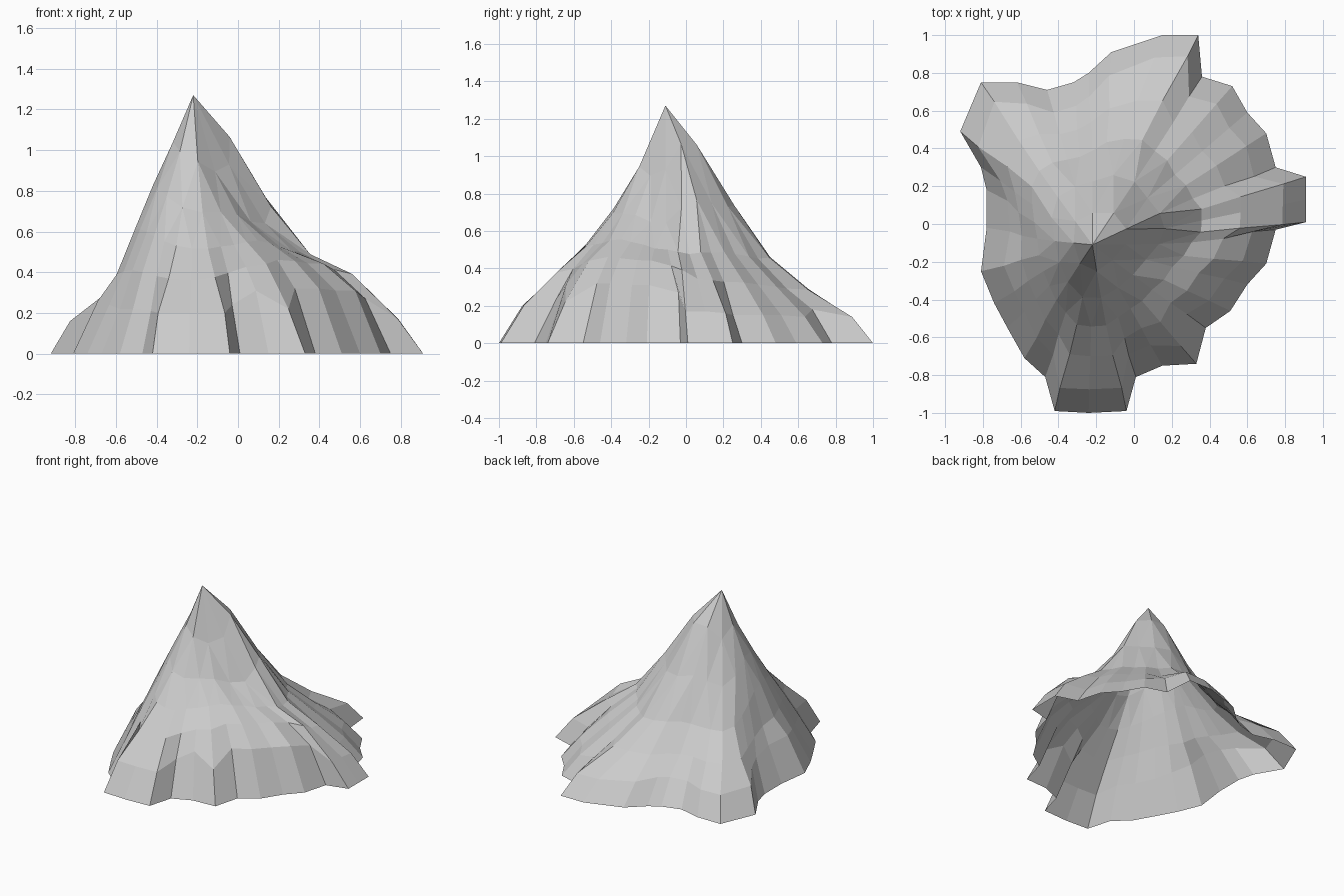
import bpy, bmesh, math, random

if "Cube" in bpy.data.objects:
    bpy.data.objects.remove(bpy.data.objects["Cube"])

random.seed(4)
PEAK = (-0.22, -0.11, 1.27)

# Footprint, counter-clockwise: x, y and height of the cliff lip just inside it
FOOT = [(.75, -.03, .27), (.91, .01, .17), (.91, .13, .17), (.91, .25, .16), (.75, .30, .15),
        (.70, .48, .15), (.60, .59, .15), (.52, .73, .14), (.36, .78, .18), (.34, 1.0, .14),
        (.15, 1.0, .14), (-.12, .91, .15), (-.24, .80, .17), (-.32, .75, .17), (-.46, .71, .16),
        (-.62, .75, .15), (-.81, .75, .16), (-.92, .49, .16), (-.81, .30, .20), (-.78, .18, .22),
        (-.78, -.02, .25), (-.81, -.25, .26), (-.74, -.42, .24), (-.67, -.55, .22),
        (-.58, -.71, .22), (-.47, -.81, .21), (-.42, -.99, .20), (-.24, -1.0, .20), (-.04, -.99, .20),
        (.01, -.81, .24), (.15, -.75, .31), (.33, -.74, .22), (.38, -.55, .32), (.51, -.46, .32),
        (.60, -.32, .31), (.70, -.21, .31)]
N = len(FOOT)

# Slope heights by compass direction at 20, 40, 60 and 80 % of the way to the lip
STEPS = (.2, .4, .6, .8)
SLOPES = {0: (.93, .64, .50, .43), 12: (1.0, .72, .48, .35), 25: (1.07, .77, .49, .33),
          60: (1.06, .73, .45, .29), 90: (1.06, .75, .47, .29), 130: (.97, .68, .43, .27),
          180: (1.05, .85, .63, .38), 225: (1.00, .80, .60, .41), 270: (.95, .69, .51, .36),
          325: (.89, .69, .56, .47), 352: (.90, .63, .51, .44), 360: (.93, .64, .50, .43)}


def slope(angle, k):
    keys = sorted(SLOPES)
    for a, b in zip(keys, keys[1:]):
        if a <= angle <= b:
            f = (angle - a) / (b - a)
            return SLOPES[a][k] * (1 - f) + SLOPES[b][k] * f


# Spokes from the summit to the footprint
turn = 2 * math.pi
angles = [math.atan2(y - PEAK[1], x - PEAK[0]) % turn for x, y, _ in FOOT]
radii = [math.hypot(x - PEAK[0], y - PEAK[1]) for x, y, _ in FOOT]
lips = [r - .125 for r in radii]


def smooth(values, i, w, wrap=0):
    return sum(values[(i + d) % N] + wrap * ((i + d) // N) for d in range(-w, w + 1)) / (2 * w + 1)


soft_r = [smooth(lips, i, 2) for i in range(N)]
soft_a = [smooth(angles, i, 2, turn) for i in range(N)]

bm = bmesh.new()


def spoke_vert(angle, r, z):
    return bm.verts.new((PEAK[0] + r * math.cos(angle), PEAK[1] + r * math.sin(angle), z))


# Rings: few points near the summit, more towards the foot
rings = []
for k, t in enumerate(STEPS):
    ring = []
    f = t ** 3
    for i in range(0, N, (4, 2, 1, 1)[k]):
        r = t * (soft_r[i] * (1 - f) + lips[i] * f)
        a = soft_a[i] * (1 - f) + angles[i] * f
        z = slope(math.degrees(a) % 360, k) + random.uniform(-.006, .006)
        ring.append(spoke_vert(a, r, z))
    rings.append(ring)
rings.append([spoke_vert(angles[i], lips[i], FOOT[i][2]) for i in range(N)])
rings.append([bm.verts.new((x, y, 0)) for x, y, _ in FOOT])

# Summit fan and faces between rings
top = bm.verts.new(PEAK)
n = len(rings[0])
for i in range(n):
    bm.faces.new((top, rings[0][i], rings[0][(i + 1) % n]))
for inner, outer in zip(rings, rings[1:]):
    n, m = len(inner), len(outer)
    for i in range(n):
        a, b = inner[i], inner[(i + 1) % n]
        if m == n:
            bm.faces.new((a, outer[i], outer[(i + 1) % m], b))
        else:
            c, d, e = outer[2 * i], outer[2 * i + 1], outer[(2 * i + 2) % m]
            for tri in ((a, c, d), (a, d, b), (b, d, e)):
                bm.faces.new(tri)

bmesh.ops.recalc_face_normals(bm, faces=bm.faces)
mesh = bpy.data.meshes.new("mountain")
bm.to_mesh(mesh)
bm.free()
mountain = bpy.data.objects.new("mountain", mesh)
bpy.context.collection.objects.link(mountain)
